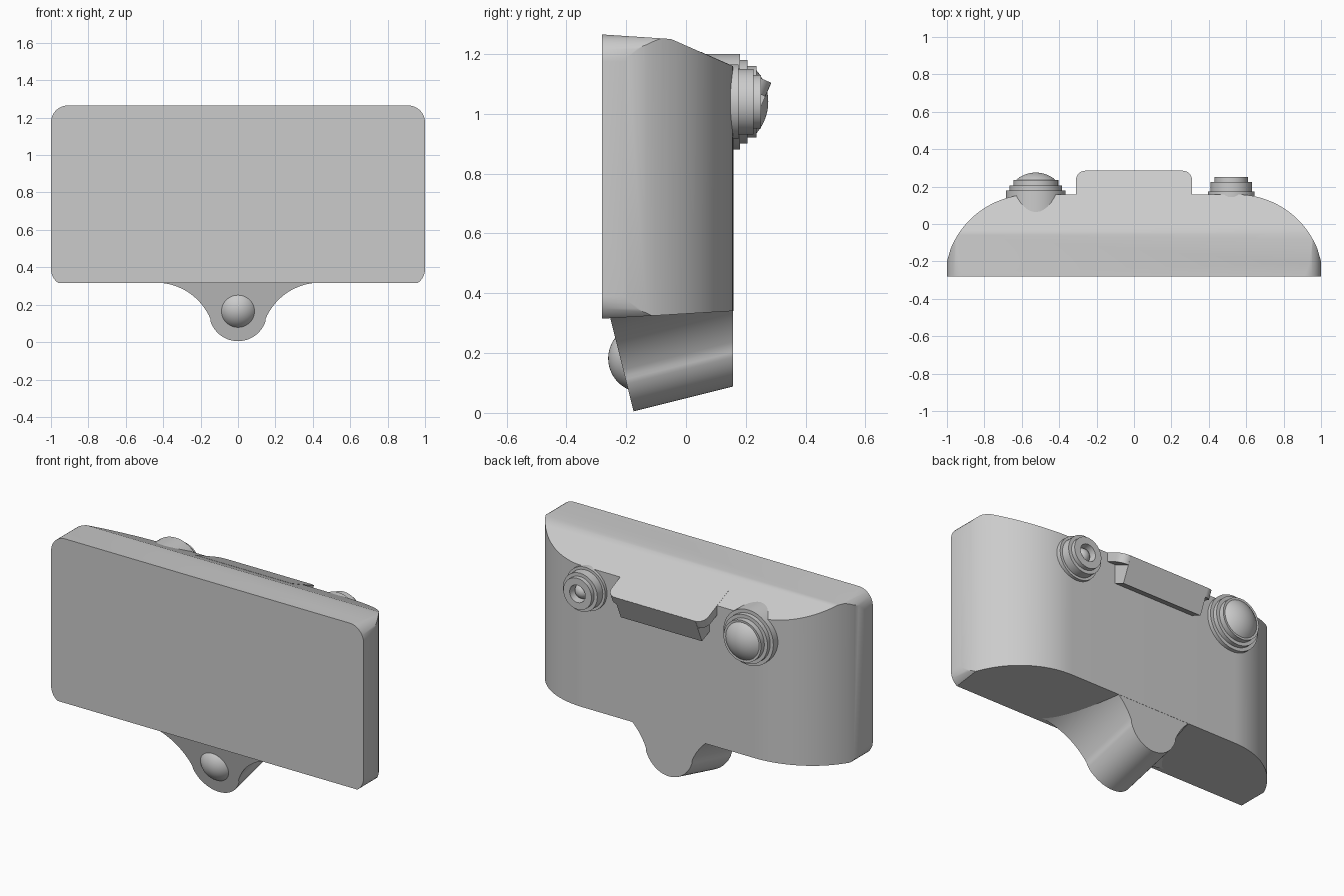
import bpy, bmesh, math
from mathutils import Vector, Matrix

if "Cube" in bpy.data.objects:
    bpy.data.objects.remove(bpy.data.objects["Cube"])

grey = bpy.data.materials.new("plain grey")
grey.use_nodes = True
COLOUR = (0.6, 0.6, 0.6, 1)
grey.diffuse_color = COLOUR
grey.node_tree.nodes["Principled BSDF"].inputs["Base Color"].default_value = COLOUR


def finish(bm, name):
    bmesh.ops.recalc_face_normals(bm, faces=bm.faces)
    mesh = bpy.data.meshes.new(name)
    bm.to_mesh(mesh)
    bm.free()
    mesh.materials.append(grey)
    obj = bpy.data.objects.new(name, mesh)
    bpy.context.collection.objects.link(obj)
    return obj


def smooth(obj, angle=30):
    bpy.ops.object.select_all(action='DESELECT')
    obj.select_set(True)
    bpy.context.view_layer.objects.active = obj
    bpy.ops.object.shade_smooth_by_angle(angle=math.radians(angle))


def prism(name, outline, near, far):
    """Join two copies of an outline, placed by the near and far functions."""
    bm = bmesh.new()
    a = [bm.verts.new(near(*p)) for p in outline]
    b = [bm.verts.new(far(*p)) for p in outline]
    bm.faces.new(a)
    bm.faces.new(b[::-1])
    for i in range(len(a)):
        j = (i + 1) % len(a)
        bm.faces.new((a[i], b[i], b[j], a[j]))
    return finish(bm, name)


def arc(cx, cy, r, start, end, steps):
    angles = [math.radians(start + (end - start) * i / steps) for i in range(steps + 1)]
    return [(cx + r * math.cos(t), cy + r * math.sin(t)) for t in angles]


def mirrored(half):
    """Close a right-hand half outline with its mirror image."""
    return half + [(-x, y) for x, y in reversed(half) if x > 1e-5]


def lathe(name, profile, matrix, steps=48):
    """Spin (radius, height) points around the local z axis."""
    bm = bmesh.new()
    verts = [bm.verts.new((r, 0, h)) for r, h in profile]
    edges = [bm.edges.new(pair) for pair in zip(verts, verts[1:])]
    bmesh.ops.spin(bm, geom=verts + edges, cent=(0, 0, 0), axis=(0, 0, 1),
                   angle=math.tau, steps=steps, use_duplicate=False)
    bmesh.ops.remove_doubles(bm, verts=bm.verts, dist=1e-5)
    bm.transform(matrix)
    return finish(bm, name)


def carve(obj, cutter, operation):
    mod = obj.modifiers.new("carve", 'BOOLEAN')
    mod.operation, mod.object, mod.solver = operation, cutter, 'EXACT'
    bpy.context.view_layer.objects.active = obj
    bpy.ops.object.modifier_apply(modifier=mod.name)
    bpy.data.objects.remove(cutter)


FRONT, BACK = -0.28, 0.158

# Body: plan outline trimmed by a side profile and a rounded front outline
plan = mirrored([(1, FRONT), (1, -0.2)] + arc(0.55, BACK - 0.464, 0.464, 22, 90, 20))
body = prism("body", plan, lambda x, y: (x, y, 0), lambda x, y: (x, y, 1.6))
side = [(-0.4, 1.273), (-0.05, 1.25), (0.3, 1.096), (0.3, 0.349), (-0.4, 0.308)]
carve(body, prism("side_trim", side, lambda y, z: (-2, y, z), lambda y, z: (2, y, z)), 'INTERSECT')
R = 0.09
rounded = mirrored(arc(1 - R, 0.3 + R, R, -90, 0, 10) + arc(1 - R, 1.265 - R, R, 0, 90, 10))
carve(body, prism("corner_trim", rounded, lambda x, z: (x, -1, z), lambda x, z: (x, 1, z)), 'INTERSECT')
smooth(body)

# Lug: flared foot pushed back along a tilted axis
TILT = 0.25
flare = arc(0.44, 0.0, 0.318, 90, 157, 16)
lug_half = [(0.44, 0.38)] + flare + arc(0, 0.16, 0.155, -18, -90, 12)
lug_half[-1] = (0, lug_half[-1][1])


def lug_front(x, z):
    return Vector((x, -0.175 - TILT * (z - 0.005), z))


def lug_back(x, z):
    p = lug_front(x, z)
    run = BACK - 0.001 - p.y
    return p + Vector((0, run, TILT * run))


lug = prism("lower_lug", mirrored(lug_half), lug_front, lug_back)

# Ball set in a round recess on the lug's front face
out = Vector((0, -1, -TILT)).normalized()
face = Matrix.Translation(lug_front(0, 0.165)) @ out.to_track_quat('Z', 'Y').to_matrix().to_4x4()
carve(lug, lathe("recess_cutter", [(0, -0.02), (0.12, -0.02), (0.12, 0.1), (0, 0.1)], face), 'DIFFERENCE')
smooth(lug)
ball = lathe("lug_ball", arc(0, -0.07, 0.113, 0, 90, 16), face)
smooth(ball)


# Stepped round fittings on the back
def fitting(name, x, profile):
    turn = Matrix.Translation((x, 0, 1.04)) @ Matrix.Rotation(math.radians(-90), 4, 'X')
    smooth(lathe(name, profile, turn))


dome = arc(0, 0.235 - 0.12, 0.16, 48, 90, 12)
fitting("right_dome_fitting", -0.525,
        [(0, 0), (0.16, 0), (0.16, 0.18), (0.14, 0.18), (0.14, 0.205),
         (0.12, 0.205), (0.12, 0.235)] + dome)
button = arc(0, 0.195, 0.045, 0, 90, 8)
fitting("left_socket_fitting", 0.52,
        [(0, 0), (0.125, 0), (0.125, 0.175), (0.11, 0.175), (0.11, 0.225),
         (0.09, 0.225), (0.09, 0.25), (0.05, 0.25), (0.045, 0.195)] + button)

# Latch: rounded plate continuing the sloped top, with a narrower block under it
W, C, TIP = 0.31, 0.05, 0.285
SLOPE = -0.44


def slope_z(y):
    return 1.25 + SLOPE * (y + 0.05)


plate_half = [(W, 0.05)] + arc(W - C, TIP - C, C, 0, 90, 8)
plate = prism("latch_plate", mirrored(plate_half),
              lambda x, y: (x, y, slope_z(y) + 0.001),
              lambda x, y: (x, y - 0.02, slope_z(y) - 0.045))
smooth(plate)
block = [(0.05, slope_z(0.05)), (TIP, slope_z(TIP)), (0.225, 0.965), (0.05, 1.04)]
prism("latch_block", block, lambda y, z: (-W + C, y, z), lambda y, z: (W - C, y, z))
